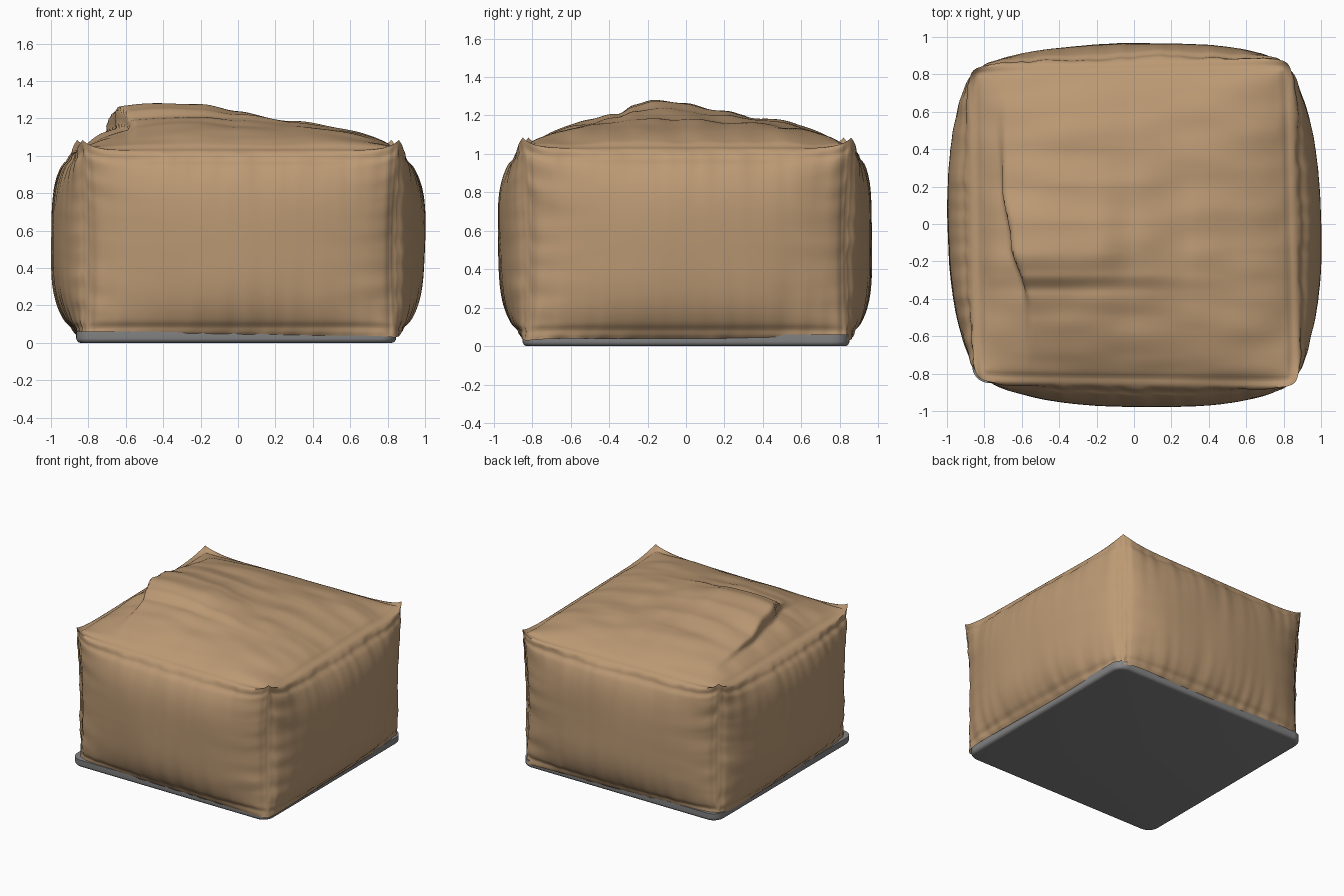
import bpy, bmesh, math
from mathutils import Vector, noise

if "Cube" in bpy.data.objects:
    bpy.data.objects.remove(bpy.data.objects["Cube"])


def material(name, rgb):
    m = bpy.data.materials.new(name)
    m.diffuse_color = (*rgb, 1)
    m.use_nodes = True
    m.node_tree.nodes["Principled BSDF"].inputs["Base Color"].default_value = m.diffuse_color
    return m


tan = material("tan fabric", (0.50, 0.32, 0.175))
grey = material("grey base fabric", (0.23, 0.23, 0.235))

# Seam corners of the cushion, counter-clockwise from front left
CORNERS = [Vector(c) for c in ((-0.86, -0.85), (0.89, -0.88), (0.85, 0.89), (-0.89, 0.85))]
BULGE = [0.115, 0.13, 0.10, 0.125]      # front, right, back, left


def smooth(a, b, t):
    t = min(1, max(0, (t - a) / (b - a)))
    return t * t * (3 - 2 * t)


def interp(t, pts):
    if t <= pts[0][0]:
        return pts[0][1]
    for (a, fa), (b, fb) in zip(pts, pts[1:]):
        if t <= b:
            return fa + (fb - fa) * smooth(a, b, t)
    return pts[-1][1]


def round_corner(u, w):
    return 1 - 0.035 * abs(u * w) ** 14


def seam_z(u):
    return 1.02 + 0.065 * abs(u) ** 8


def groove(d):
    # stitched dip just inside each seam
    return -0.010 * math.exp(-((d - 0.045) / 0.018) ** 2)


def side_point(k, u, v):
    a, b = CORNERS[k], CORNERS[(k + 1) % 4]
    p = a.lerp(b, (u + 1) / 2)
    out = Vector((b - a)).normalized()
    out = Vector((out.y, -out.x))
    p = p * round_corner(u, 1) * (1 - 0.035 * math.sin(math.pi * v) * abs(u) ** 4 - 0.025 * (1 - v) ** 3)
    off = BULGE[k] * (1 - abs(u) ** 2.3) * (1 - abs(2 * v - 1) ** 4)
    edge = (1 - abs(u) ** 30) * (1 - abs(2 * v - 1) ** 30)
    du, dv = 1 - abs(u), min(v, 1 - v)
    # gathers along the seams and soft cloth unevenness
    n = noise.noise(Vector((u * 11 + k * 9, v * 1.5, 0))) * math.exp(-dv / 0.2) * 0.014
    n += noise.noise(Vector((u * 2, v * 11, k * 7 + 3))) * math.exp(-du / 0.15) * 0.022
    n += noise.noise(Vector((u * 2, v * 2, k * 5 + 1))) * 0.01
    p = p + out * (off + n * edge + groove(du) * edge + groove(dv) * edge)
    zb = 0.04 - 0.012 * abs(u) ** 8
    return Vector((p.x, p.y, zb + v * (seam_z(u) - zb)))


def top_point(u, w):
    a, b, c, d = CORNERS
    p = a.lerp(b, (u + 1) / 2).lerp(d.lerp(c, (u + 1) / 2), (w + 1) / 2) * round_corner(u, w)
    x, y = p
    m = max(abs(u), abs(w))
    rim = 1.02 + 0.065 * (abs(u) * abs(w)) ** 8
    dome = 0.145 * (1 - abs(u) ** 4) * (1 - abs(w) ** 4)
    # raised fold: steep on the left along a curved crease, fading right and back
    xc = interp(y, [(-0.36, -0.56), (-0.1, -0.63), (0.2, -0.675), (0.55, -0.70)])
    amp = interp(x, [(-0.6, 0.135), (-0.2, 0.105), (0, 0.07), (0.3, 0.022), (0.55, 0)])
    run = interp(y, [(-0.8, 0), (-0.5, 0.22), (-0.36, 0.42), (-0.27, 0.78), (-0.15, 1),
                     (0.0, 0.85), (0.2, 0.5), (0.4, 0.25), (0.75, 0)])
    step = 0.2 + 0.8 * smooth(-0.035, 0.015, x - xc)
    step *= smooth(-0.86, -0.72, x)
    soft = smooth(0, 0.12, 1 - m)
    z = rim + dome + amp * run * step * soft
    lip = math.exp(-((x - xc) / 0.05) ** 2) * smooth(-0.45, -0.3, y) * (1 - smooth(0.2, 0.55, y))
    if x > xc - 0.03:
        x -= 0.035 * lip * smooth(-0.03, 0.01, x - xc)
    wr = noise.noise(Vector((x * 3, y * 7, 2))) * 0.012 + noise.noise(Vector((x * 2, y * 2, 8))) * 0.012
    z += wr * soft + (1 - m ** 30) * groove(1 - m) * 1.2
    return Vector((x, y, z))


def patch(bm, f, nu, nv):
    rows = [[bm.verts.new(f(i / nu, j / nv)) for i in range(nu + 1)] for j in range(nv + 1)]
    for j in range(nv):
        for i in range(nu):
            bm.faces.new((rows[j][i], rows[j][i + 1], rows[j + 1][i + 1], rows[j + 1][i]))


def finish(bm, name, mat, angle):
    me = bpy.data.meshes.new(name)
    bm.to_mesh(me)
    bm.free()
    me.materials.append(mat)
    ob = bpy.data.objects.new(name, me)
    bpy.context.collection.objects.link(ob)
    bpy.ops.object.select_all(action='DESELECT')
    ob.select_set(True)
    bpy.context.view_layer.objects.active = ob
    bpy.ops.object.shade_smooth_by_angle(angle=math.radians(angle))


# Cushion cover: four bulging side panels and a creased top panel
N = 120
bm = bmesh.new()
for k in range(4):
    patch(bm, lambda s, t, k=k: side_point(k, 2 * s - 1, t), N, 80)
patch(bm, lambda s, t: top_point(2 * s - 1, 2 * t - 1), N, N)
bmesh.ops.remove_doubles(bm, verts=bm.verts, dist=0.0008)
finish(bm, "cushion_cover", tan, 70)

# Grey base panel with rounded corners and rim
bm = bmesh.new()
bmesh.ops.create_cube(bm, size=1)
for v in bm.verts:
    v.co = Vector((v.co.x * 1.71 - 0.01, v.co.y * 1.70, v.co.z * 0.06 + 0.03))
bmesh.ops.bevel(bm, geom=[e for e in bm.edges if abs(e.verts[0].co.z - e.verts[1].co.z) > 0.01],
                offset=0.09, segments=8, profile=0.5, affect='EDGES')
bmesh.ops.bevel(bm, geom=[e for e in bm.edges if max(v.co.z for v in e.verts) < 0.01],
                offset=0.025, segments=5, profile=0.5, affect='EDGES')
finish(bm, "base_panel", grey, 40)
